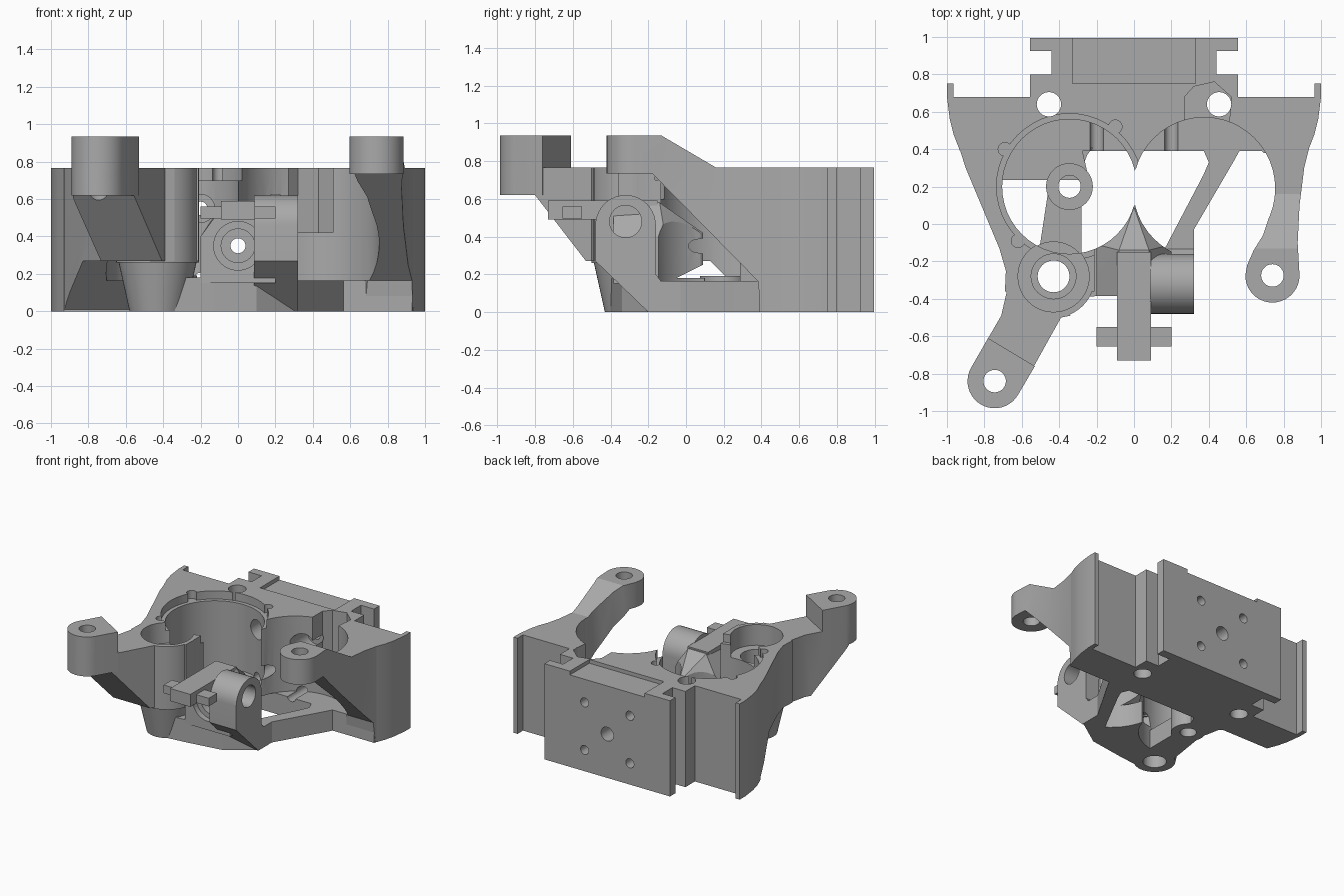
import bpy, bmesh, math
from mathutils import Vector, Matrix

if "Cube" in bpy.data.objects:
    bpy.data.objects.remove(bpy.data.objects["Cube"])

grey = bpy.data.materials.new("grey plastic")
grey.diffuse_color = (0.4, 0.4, 0.4, 1)
grey.use_nodes = True
grey.node_tree.nodes["Principled BSDF"].inputs["Base Color"].default_value = grey.diffuse_color


def finish(name, bm):
    bmesh.ops.recalc_face_normals(bm, faces=bm.faces)
    me = bpy.data.meshes.new(name)
    bm.to_mesh(me)
    bm.free()
    me.materials.append(grey)
    ob = bpy.data.objects.new(name, me)
    bpy.context.collection.objects.link(ob)
    return ob


def prism(name, pts, lo, hi, axis='z'):
    """Extrude an (x, y) outline along z, or a (y, z) outline along x."""
    bm = bmesh.new()
    co = (lambda p: (p[0], p[1], lo)) if axis == 'z' else (lambda p: (lo, p[0], p[1]))
    f = bm.faces.new([bm.verts.new(co(p)) for p in pts])
    r = bmesh.ops.extrude_face_region(bm, geom=[f])
    d = Vector((0, 0, hi - lo)) if axis == 'z' else Vector((hi - lo, 0, 0))
    bmesh.ops.translate(bm, vec=d, verts=[v for v in r['geom'] if isinstance(v, bmesh.types.BMVert)])
    return finish(name, bm)


def box(name, x0, x1, y0, y1, z0, z1):
    return prism(name, [(x0, y0), (x1, y0), (x1, y1), (x0, y1)], z0, z1)


def cyl(name, a, b, r1, r2=None, n=48):
    a, b = Vector(a), Vector(b)
    bm = bmesh.new()
    rot = Vector((0, 0, 1)).rotation_difference(b - a).to_matrix().to_4x4()
    bmesh.ops.create_cone(bm, cap_ends=True, segments=n, radius1=r1, radius2=r2 or r1,
                          depth=(b - a).length, matrix=Matrix.Translation((a + b) / 2) @ rot)
    return finish(name, bm)


def vcyl(x, y, r, z0, z1, r2=None, name="cutter"):
    return cyl(name, (x, y, z0), (x, y, z1), r, r2)


def hull(name, pts):
    bm = bmesh.new()
    for p in pts:
        bm.verts.new(p)
    r = bmesh.ops.convex_hull(bm, input=bm.verts)
    bmesh.ops.delete(bm, geom=list({g for g in r['geom_interior'] if isinstance(g, bmesh.types.BMVert)}),
                     context='VERTS')
    return finish(name, bm)


def boolean(ob, other, op='DIFFERENCE'):
    m = ob.modifiers.new("bool", 'BOOLEAN')
    m.operation, m.object, m.solver = op, other, 'EXACT'
    bpy.context.view_layer.objects.active = ob
    bpy.ops.object.modifier_apply(modifier=m.name)
    bpy.data.objects.remove(other)
    return ob


def arc(cx, cy, r, a0, a1, n=20):
    return [(cx + r * math.cos(math.radians(a0 + (a1 - a0) * i / n)),
             cy + r * math.sin(math.radians(a0 + (a1 - a0) * i / n))) for i in range(n + 1)]


H = 0.765      # main deck height
FLOOR = 0.165  # floor thickness
LEFT = (-0.345, 0.2, 0.36)
RIGHT = (0.375, 0.19, 0.38)
BOSS = (-0.43, -0.28)

# rear block with back plate flanges and side lips
half = [(0.555, 0.995), (0.555, 0.925), (0.44, 0.925), (0.44, 0.80), (0.555, 0.80), (0.555, 0.68),
        (0.965, 0.68), (0.965, 0.75), (1, 0.75), (1, 0.68), (0.985, 0.56), (0.965, 0.48), (0.93, 0.39)]
body = prism("carriage_body", half + [(-x, y) for x, y in reversed(half)], 0, H)
boolean(body, prism("web", [(-0.07, 0.4), (0, 0.28), (0.07, 0.4)], FLOOR, H), 'UNION')

# left ring wall, undercut below
wall = prism("wall", [(-0.5, 0.5), (-0.935, 0.41), (-0.90, 0.3), (-0.72, -0.13), (-0.685, -0.25), (-0.69, -0.36),
                      (-0.5, -0.36), (-0.21, -0.36), (-0.21, 0.1), (-0.3, 0.5)], 0, H)
boolean(wall, prism("c", [(0.6, 0), (0.4, 0), (0.13, 0.27), (-0.1, 0.27), (-0.6, 0.27), (-0.6, 0.9), (0.6, 0.9)],
                    -2, 2, 'x'), 'INTERSECT')
boolean(body, wall, 'UNION')

# left arm with sloping underside and raised tip
arm = prism("arm", [(-0.43, -0.25), (-0.685, -0.25), (-0.68, -0.36), (-0.71, -0.49)]
            + arc(-0.745, -0.84, 0.145, 150, 330) + [(-0.39, -0.5), (-0.34, -0.49)], 0, H)
boolean(arm, prism("c", [(-1.1, 0.62), (-0.8, 0.62), (-0.53, 0.27), (0, 0.27), (0, 1), (-1.1, 1)], -2, 2, 'x'),
        'INTERSECT')
boolean(body, arm, 'UNION')
tip = prism("left_arm_tip", arc(-0.745, -0.84, 0.145, 150, 330) + [(-0.53, -0.76), (-0.78, -0.61)], 0.62, 0.935)
boolean(body, tip, 'UNION')

# front boss with tapered foot
boolean(body, vcyl(*BOSS, 0.15, 0, 0.27, 0.21), 'UNION')
boolean(body, vcyl(*BOSS, 0.222, 0.26, H), 'UNION')

# large round openings, rim step and rim notches
boolean(body, vcyl(*LEFT, FLOOR, 1.2))
boolean(body, vcyl(LEFT[0], LEFT[1], 0.39, 0.70, 1.2))
boolean(body, vcyl(*RIGHT, FLOOR, 1.2))
for x, y in [(-0.10, 0.52), (-0.69, 0.40), (-0.62, -0.09)]:
    boolean(body, vcyl(x, y, 0.036, 0.70, 1.2))

# slanted clearance pocket, rear trough
boolean(body, prism("c", [(0.27, 0.3), (0.27, 0.68), (0.32, 0.735), (0.43, 0.76), (0.52, 0.68), (0.51, 0.55),
                          (0.38, 0.3)], 0.42, 1.2))
boolean(body, box("c", -0.33, 0.33, 0.75, 1.1, H - 0.03, 1))

# vertical screw holes
for x, y, r in [(-0.455, 0.64, 0.065), (0.455, 0.64, 0.065), (-0.745, -0.84, 0.06), (*BOSS, 0.085)]:
    boolean(body, vcyl(x, y, r, -0.2, 1.2))
boolean(body, vcyl(*BOSS, 0.12, 0.4, 1))
boolean(body, vcyl(*BOSS, 0.19, 0.6, 1))

# back plate screw holes
boolean(body, cyl("c", (0, 0.2, 0.35), (0, 1.2, 0.35), 0.055))
for sx in (-0.2, 0.2):
    for sz in (-0.19, 0.19):
        boolean(body, cyl("c", (sx, 0.3, 0.36 + sz), (sx, 1.2, 0.36 + sz), 0.036))
        if sz > 0:
            boolean(body, cyl("c", (sx, 0.3, 0.36 + sz), (sx, 0.7, 0.36 + sz), 0.075))

# right arm, diagonal underside and ramp up to the tip
right_arm = prism("right_arm", [(0.6, 0.5), (0.94, 0.42), (0.91, 0.3), (0.885, 0.1), (0.875, -0.1)]
                  + arc(0.74, -0.275, 0.145, 0, -180)
                  + [(0.605, -0.22), (0.64, -0.14), (0.69, -0.06), (0.73, 0.06), (0.755, 0.2), (0.7, 0.37)], 0, 1)
boolean(right_arm, prism("c", [(0.5, 0), (0.4, 0), (0.38, FLOOR), (-0.18, 0.735), (-0.5, 0.735), (-0.5, 0.935),
                               (-0.13, 0.935), (0.16, H), (0.5, H)], -2, 2, 'x'), 'INTERSECT')
boolean(right_arm, vcyl(*RIGHT, FLOOR, 1.2))
boolean(right_arm, vcyl(0.74, -0.275, 0.06, 0, 1.2))

# floor struts
left_strut = prism("left_floor_strut", [(-0.53, 0.41), (-0.49, 0.37), (-0.455, 0.2), (-0.51, -0.16), (-0.5, -0.24),
                                        (-0.28, -0.24), (-0.28, 0.1), (-0.22, 0.2), (-0.27, 0.32), (-0.25, 0.37),
                                        (-0.22, 0.41)], 0, 0.15)
boolean(left_strut, vcyl(-0.345, 0.2, 0.125, 0, 0.19), 'UNION')
boolean(left_strut, vcyl(-0.345, 0.2, 0.06, -0.1, 0.5))
boolean(left_strut, vcyl(*BOSS, 0.1, -0.1, 0.5))
right_strut = prism("right_floor_strut", [(0.36, 0.42), (0.40, 0.33), (0.37, 0.26), (0.16, -0.14), (0.2, -0.22),
                                          (0.32, -0.19), (0.32, -0.03), (0.53, 0.33), (0.58, 0.42)], 0, FLOOR)

# front floor
front_floor = prism("front_floor", [(-0.34, -0.4), (-0.2, -0.385), (0.1, -0.34), (0.32, -0.19), (0.32, 0),
                                    (0, 0.1), (-0.34, 0)], 0, 0.18)

# nozzle housing with a ridge pointing back between the openings
P = [(0, 0.09, 0.25), (0, 0.09, 0.42)]
for s in (-1, 1):
    P += [(s * 0.2, -0.11, 0.15), (s * 0.2, -0.11, 0.4), (s * 0.08, -0.14, 0.58), (s * 0.2, -0.385, 0.15),
          (s * 0.2, -0.385, 0.4), (s * 0.09, -0.385, 0.55)]
housing = hull("nozzle_housing", P)
for ob in (front_floor, housing):
    boolean(ob, vcyl(*LEFT, -0.2, 1.2))
    boolean(ob, vcyl(*RIGHT, -0.2, 1.2))
boolean(housing, cyl("c", (0, -0.6, 0.35), (0, 0.3, 0.35), 0.04))
boolean(housing, cyl("c", (0, -0.6, 0.35), (0, -0.2, 0.35), 0.09))
boolean(housing, cyl("c", (0, -0.6, 0.35), (0, -0.34, 0.35), 0.13))

# cross-shaped latch
latch = box("cross_latch", -0.09, 0.09, -0.73, -0.15, 0.49, 0.59)
boolean(latch, box("c", -0.2, 0.2, -0.655, -0.55, 0.495, 0.56), 'UNION')

# hinge lug
lug = prism("hinge_lug", arc(-0.32, 0.46, 0.16, 0, 180) + [(-0.48, 0.27), (-0.2, 0), (-0.13, 0), (-0.13, 0.16),
                                                           (-0.16, 0.2)], 0.085, 0.32, 'x')
boolean(lug, cyl("c", (0.12, -0.32, 0.48), (0.5, -0.32, 0.48), 0.085))

# smooth curved faces, keep edges sharp
bpy.ops.object.select_all(action='SELECT')
bpy.ops.object.shade_smooth_by_angle(angle=math.radians(25))
